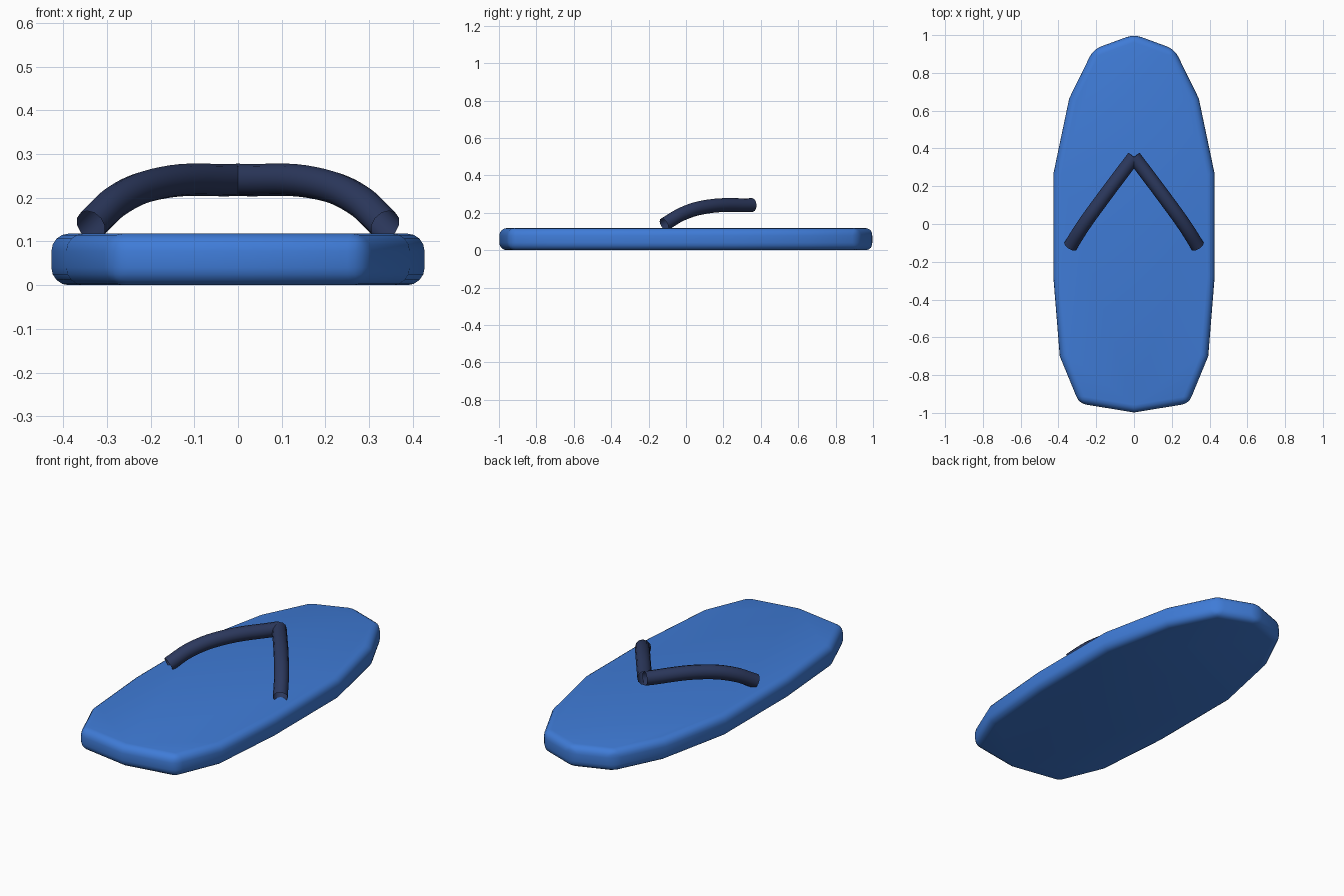
import bpy, bmesh

if "Cube" in bpy.data.objects:
    bpy.data.objects.remove(bpy.data.objects["Cube"])

def material(name, color):
    m = bpy.data.materials.new(name)
    m.diffuse_color = color
    m.use_nodes = True
    m.node_tree.nodes["Principled BSDF"].inputs["Base Color"].default_value = m.diffuse_color
    return m

BLUE = material("sole_blue", (0.05, 0.2, 0.68, 1))
NAVY = material("strap_navy", (0.025, 0.04, 0.11, 1))

def activate(ob):
    bpy.ops.object.select_all(action='DESELECT')
    ob.select_set(True)
    bpy.context.view_layer.objects.active = ob

# Sole: mirrored low-poly outline, extruded and rounded
right = [(0.215, 0.925), (0.343, 0.665), (0.427, 0.265), (0.427, -0.28),
         (0.393, -0.70), (0.29, -0.95)]
outline = [(0, 1.004)] + right + [(0, -0.998)] + [(-x, y) for x, y in reversed(right)]
bm = bmesh.new()
face = bm.faces.new([bm.verts.new((x, y, 0)) for x, y in outline])
ext = bmesh.ops.extrude_face_region(bm, geom=[face])
for v in ext["geom"]:
    if isinstance(v, bmesh.types.BMVert):
        v.co.z = 0.118
bmesh.ops.recalc_face_normals(bm, faces=bm.faces)
mesh = bpy.data.meshes.new("sole")
bm.to_mesh(mesh)
bm.free()
sole = bpy.data.objects.new("sole", mesh)
bpy.context.collection.objects.link(sole)
mesh.materials.append(BLUE)
bev = sole.modifiers.new("round_edges", 'BEVEL')
bev.width = 0.04
bev.segments = 4
bev.limit_method = 'ANGLE'
activate(sole)
bpy.ops.object.modifier_apply(modifier="round_edges")
bpy.ops.object.shade_smooth_by_angle()

# Straps: two open tubes meeting at the toe
path = [(0.337, -0.117, 0.137), (0.273, -0.015, 0.196),
        (0.18, 0.115, 0.233), (0, 0.355, 0.241)]
for side, name in ((1, "right_strap"), (-1, "left_strap")):
    cu = bpy.data.curves.new(name, 'CURVE')
    cu.dimensions = '3D'
    cu.bevel_depth = 0.037
    cu.bevel_resolution = 4
    cu.resolution_u = 8
    sp = cu.splines.new('BEZIER')
    sp.bezier_points.add(len(path) - 1)
    for p, (x, y, z) in zip(sp.bezier_points, path):
        p.co = (side * x, y, z)
        p.handle_left_type = p.handle_right_type = 'AUTO'
    cu.materials.append(NAVY)
    strap = bpy.data.objects.new(name, cu)
    bpy.context.collection.objects.link(strap)
    activate(strap)
    bpy.ops.object.convert(target='MESH')
    bpy.ops.object.shade_smooth()
